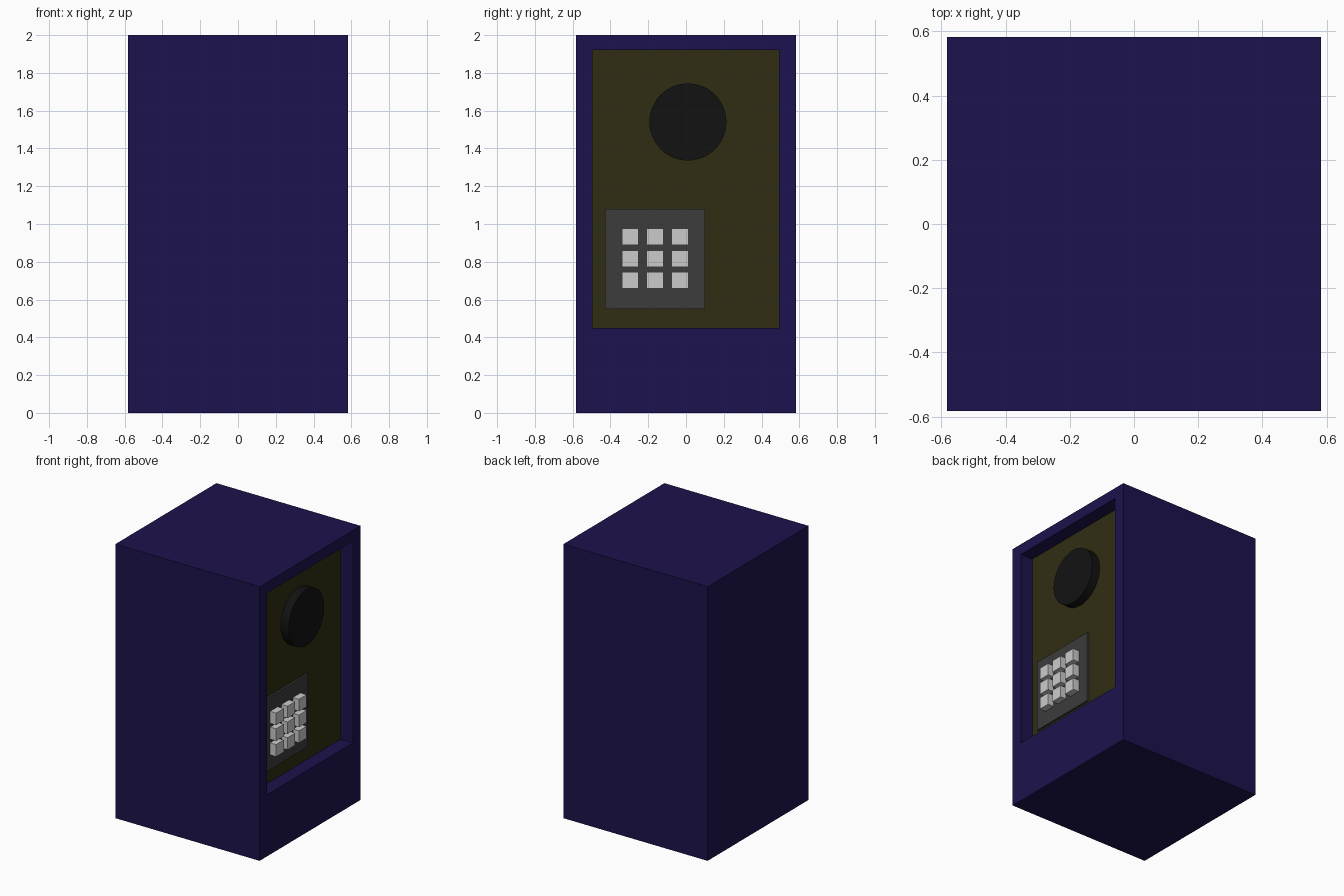
import bpy, bmesh, math

if "Cube" in bpy.data.objects:
    bpy.data.objects.remove(bpy.data.objects["Cube"])


def material(name, rgb):
    mat = bpy.data.materials.new(name)
    mat.diffuse_color = (*rgb, 1)
    mat.use_nodes = True
    mat.node_tree.nodes["Principled BSDF"].inputs["Base Color"].default_value = mat.diffuse_color
    return mat


def box(name, x, y, z, mat=None):
    """Box from (min, max) pairs on each axis."""
    mesh = bpy.data.meshes.new(name)
    bm = bmesh.new()
    bmesh.ops.create_cube(bm, size=1)
    for v in bm.verts:
        v.co = [a + (b - a) * (c + 0.5) for (a, b), c in zip((x, y, z), v.co)]
    bm.to_mesh(mesh)
    bm.free()
    obj = bpy.data.objects.new(name, mesh)
    bpy.context.collection.objects.link(obj)
    if mat:
        mesh.materials.append(mat)
    return obj


indigo = material("indigo", (0.012, 0.006, 0.075))
olive = material("olive", (0.03, 0.026, 0.006))
black = material("black", (0.006, 0.006, 0.006))
charcoal = material("charcoal", (0.045, 0.045, 0.045))
pale = material("pale_grey", (0.65, 0.65, 0.65))

HALF = 0.582
OPEN_Y, OPEN_Z = (-0.495, 0.493), (0.45, 1.92)
PANEL_X, PLATE_X, FRONT_X = 0.482, 0.497, 0.546

# Cabinet with a rectangular recess in its right face
cabinet = box("cabinet", (-HALF, HALF), (-HALF, HALF), (0, 2), indigo)
bm = bmesh.new()
bm.from_mesh(cabinet.data)
face = max(bm.faces, key=lambda f: f.calc_center_median().x)
bmesh.ops.inset_individual(bm, faces=[face], thickness=0.08)
mid_z = face.calc_center_median().z
for v in face.verts:
    v.co.y = OPEN_Y[v.co.y > 0]
    v.co.z = OPEN_Z[v.co.z > mid_z]
bmesh.ops.inset_individual(bm, faces=[face], thickness=0)
for v in face.verts:
    v.co.x = PANEL_X - 0.01
bm.to_mesh(cabinet.data)
bm.free()

# Panel lining the back of the recess
box("recess_panel", (PANEL_X - 0.01, PANEL_X), OPEN_Y, OPEN_Z, olive)

# Round dial above the keypad
bpy.ops.mesh.primitive_cylinder_add(
    vertices=48, radius=0.204, depth=FRONT_X - PANEL_X,
    location=((FRONT_X + PANEL_X) / 2, 0.01, 1.54), rotation=(0, math.pi / 2, 0))
dial = bpy.context.object
dial.name = "round_dial"
dial.data.materials.append(black)
bpy.ops.object.shade_smooth_by_angle()

# Keypad plate with a 3 x 3 grid of keys
box("keypad_plate", (PANEL_X, PLATE_X), (-0.43, 0.10), (0.55, 1.08), charcoal)
KEY = 0.044
for row in range(3):
    for col in range(3):
        y, z = -0.296 + 0.132 * col, 0.702 + 0.115 * row
        box(f"key_{row}_{col}", (PLATE_X, FRONT_X),
            (y - KEY, y + KEY), (z - KEY, z + KEY), pale)
